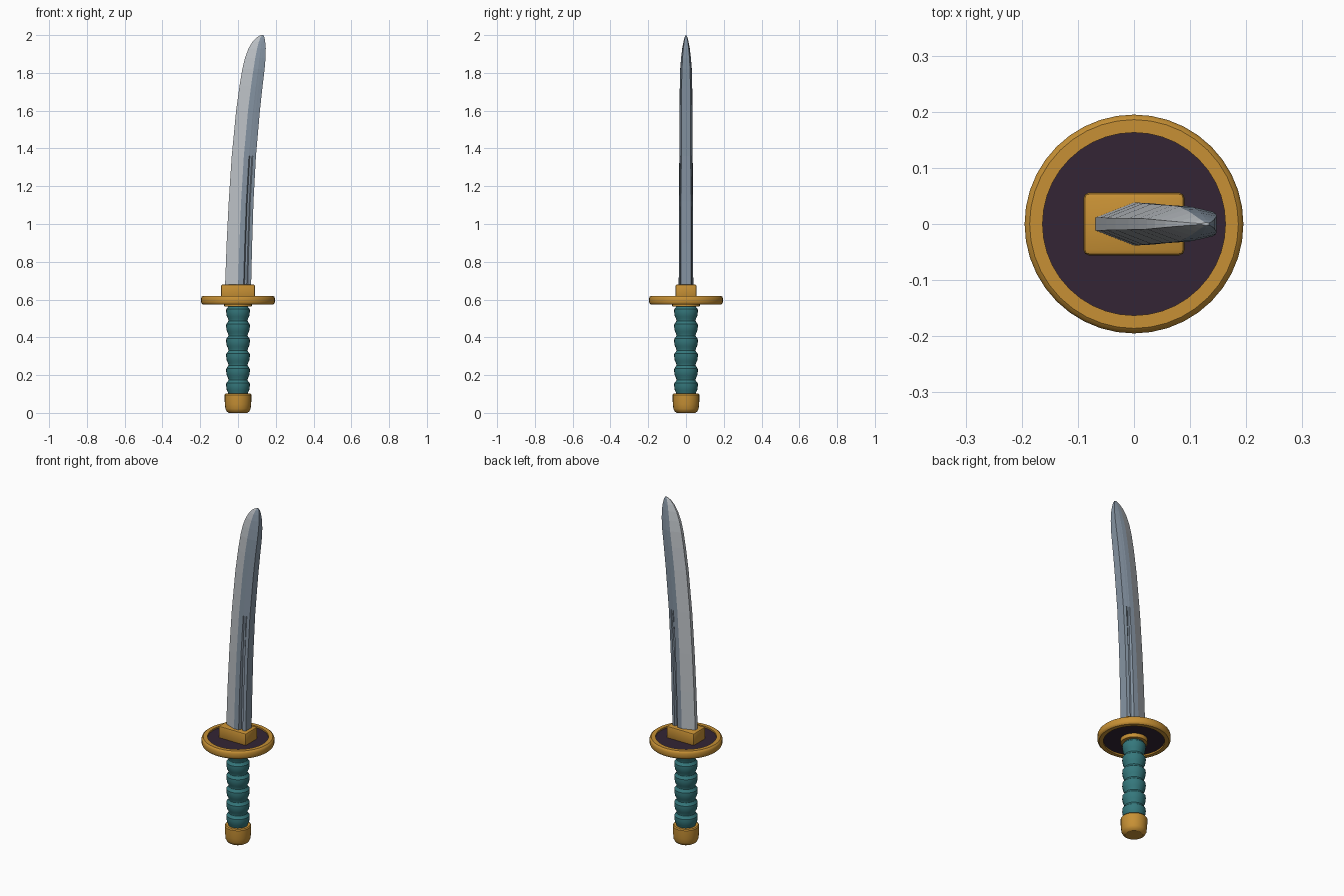
import bpy, bmesh, math

if "Cube" in bpy.data.objects:
    bpy.data.objects.remove(bpy.data.objects["Cube"])


def material(name, rgb):
    m = bpy.data.materials.new(name)
    m.diffuse_color = (*rgb, 1)
    m.use_nodes = True
    m.node_tree.nodes["Principled BSDF"].inputs["Base Color"].default_value = m.diffuse_color
    return m


GOLD = material("gold", (0.57, 0.28, 0.035))
TEAL = material("teal wrap", (0.035, 0.185, 0.20))
PLUM = material("dark plum", (0.033, 0.018, 0.035))
EDGE = material("light steel", (0.50, 0.53, 0.56))
STEEL = material("blue steel", (0.24, 0.30, 0.37))


def finish(bm, name, mats, smooth=None):
    bmesh.ops.recalc_face_normals(bm, faces=bm.faces[:])
    me = bpy.data.meshes.new(name)
    bm.to_mesh(me)
    bm.free()
    for m in mats:
        me.materials.append(m)
    ob = bpy.data.objects.new(name, me)
    bpy.context.collection.objects.link(ob)
    if smooth:
        bpy.ops.object.select_all(action='DESELECT')
        ob.select_set(True)
        bpy.context.view_layer.objects.active = ob
        bpy.ops.object.shade_smooth_by_angle(angle=math.radians(smooth))
    return ob


def lathe(name, profile, mat, n=32, closed=False, smooth=30):
    """Spin (radius, z) points round z; open profiles get flat caps."""
    bm = bmesh.new()
    rings = [[bm.verts.new((r * math.cos(2 * math.pi * i / n), r * math.sin(2 * math.pi * i / n), z))
              for i in range(n)] for r, z in profile]
    pairs = list(zip(rings, rings[1:]))
    if closed:
        pairs.append((rings[-1], rings[0]))
    else:
        bm.faces.new(rings[0])
        bm.faces.new(rings[-1])
    for a, b in pairs:
        for i in range(n):
            j = (i + 1) % n
            bm.faces.new((a[i], a[j], b[j], b[i]))
    return finish(bm, name, [mat], smooth)


# Pommel
lathe("pommel", [(0.048, 0), (0.060, 0.008), (0.067, 0.022), (0.069, 0.045),
                 (0.071, 0.065), (0.071, 0.096), (0.066, 0.102)], GOLD, 24)

# Ribbed grip
ribs, z0, z1 = 6, 0.095, 0.565
step = (z1 - z0) / ribs
grip = []
for k in range(ribs):
    grip += [(r, z0 + step * (k + t)) for t, r in
             ((0.0, 0.051), (0.14, 0.052), (0.3, 0.059), (0.62, 0.063), (0.8, 0.062), (0.9, 0.055))]
grip.append((0.051, z1))
lathe("grip", grip, TEAL, 24)

# Ring between grip and guard
lathe("grip_ring", [(0.070, 0.562), (0.073, 0.567), (0.073, 0.59)], GOLD, 24)

# Round guard: gold rim and recessed dark plate
lathe("guard_rim", [(0.163, 0.574), (0.186, 0.574), (0.192, 0.579), (0.195, 0.586), (0.195, 0.608),
                    (0.192, 0.615), (0.186, 0.620), (0.163, 0.620)], GOLD, 40, closed=True)
lathe("guard_plate", [(0.166, 0.583), (0.166, 0.611)], PLUM, 40)

# Blade collar
bm = bmesh.new()
bmesh.ops.create_cube(bm, size=1)
for v in bm.verts:
    v.co = (v.co.x * 0.18, v.co.y * 0.112, 0.642 + v.co.z * 0.076)
bmesh.ops.bevel(bm, geom=bm.edges[:], offset=0.010, segments=2, affect='EDGES', profile=0.5)
finish(bm, "blade_collar", [GOLD], 30)

# Curved blade: rows of z, cutting edge x, spine x, half thickness, groove depth
rows = [(0.66, -0.069, 0.069, 0.0385, 1.0), (0.90, -0.060, 0.075, 0.0380, 0.9),
        (1.12, -0.049, 0.082, 0.0370, 0.7), (1.36, -0.033, 0.095, 0.0355, 0.0),
        (1.60, -0.010, 0.116, 0.0340, 0.0), (1.73, 0.008, 0.130, 0.0330, 0.0),
        (1.82, 0.023, 0.141, 0.0310, 0.0), (1.88, 0.037, 0.146, 0.0260, 0.0),
        (1.93, 0.056, 0.147, 0.0200, 0.0), (1.965, 0.077, 0.144, 0.0135, 0.0),
        (1.988, 0.099, 0.140, 0.0075, 0.0), (2.00, 0.120, 0.134, 0.0025, 0.0)]
# Half section: position across the blade, thickness, extra sink in the groove
half = [(0.0, 0.30, 0), (0.50, 1.0, 0), (0.71, 0.96, 0), (0.75, 0.92, 0.42),
        (0.83, 0.86, 0.38), (0.87, 0.82, 0), (1.0, 0.70, 0)]
bm = bmesh.new()
rings = []
for z, xa, xb, th, g in rows:
    side = [(xa + (xb - xa) * t, th * (y - d * g)) for t, y, d in half]
    ring = [(x, -y) for x, y in side] + [(x, y) for x, y in reversed(side)]
    rings.append([bm.verts.new((x, y, z)) for x, y in ring])
n = len(rings[0])
bevels = (0, n - 2, n - 1)  # strips beside the cutting edge
for a, b in zip(rings, rings[1:]):
    for i in range(n):
        j = (i + 1) % n
        f = bm.faces.new((a[i], a[j], b[j], b[i]))
        f.material_index = 0 if i in bevels else 1
bm.faces.new(rings[0])
bm.faces.new(rings[-1])
finish(bm, "blade", [EDGE, STEEL])
